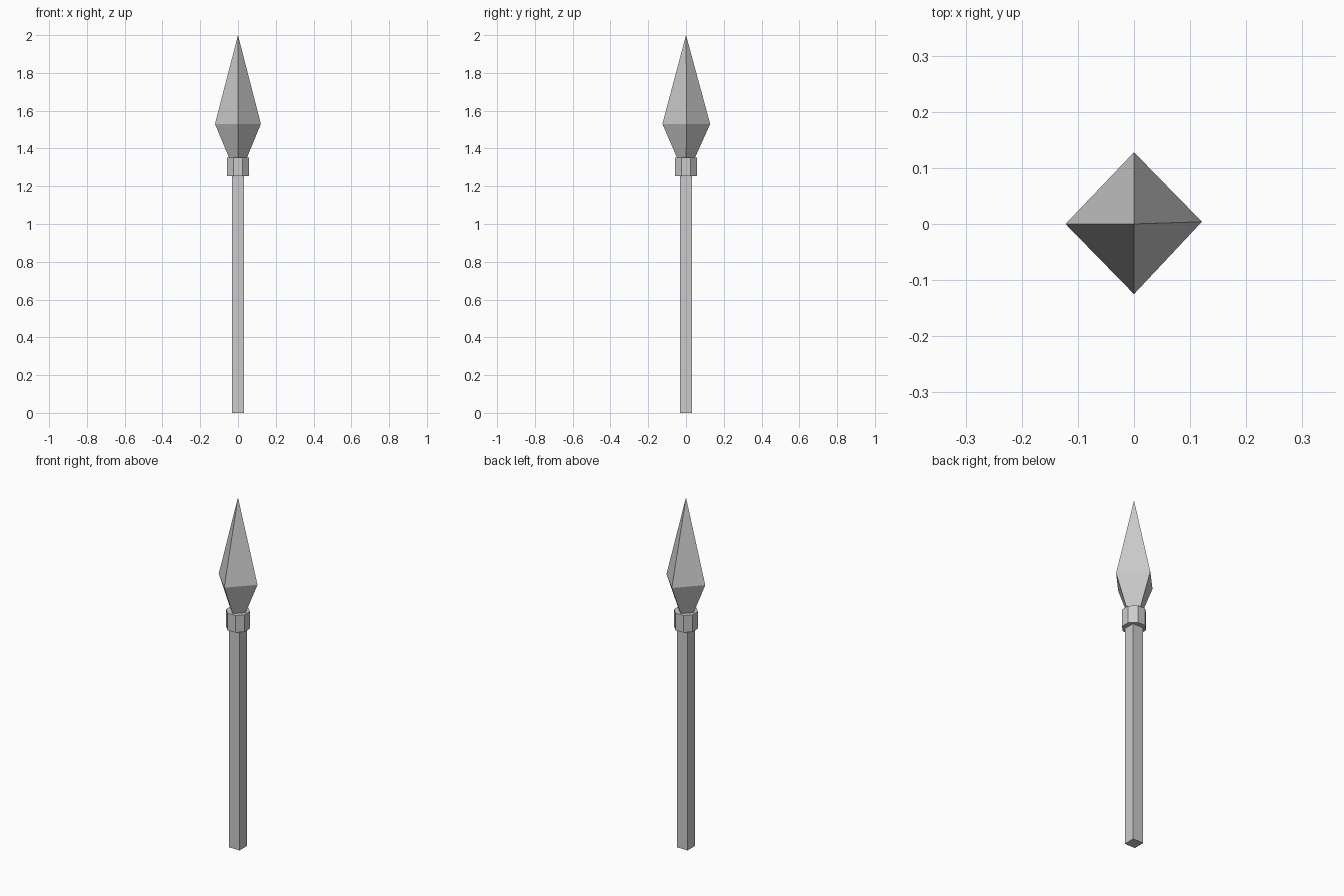
import bpy, bmesh
from math import cos, sin, pi

if "Cube" in bpy.data.objects:
    bpy.data.objects.remove(bpy.data.objects["Cube"])


def make_object(name, rings, tip=None):
    """Skin a stack of equal-sized rings, closing the top with a cap or a point."""
    bm = bmesh.new()
    loops = [[bm.verts.new(p) for p in ring] for ring in rings]
    n = len(loops[0])
    for low, high in zip(loops, loops[1:]):
        for i in range(n):
            j = (i + 1) % n
            bm.faces.new((low[i], low[j], high[j], high[i]))
    bm.faces.new(loops[0][::-1])
    if tip:
        point = bm.verts.new(tip)
        for i in range(n):
            bm.faces.new((loops[-1][i], loops[-1][(i + 1) % n], point))
    else:
        bm.faces.new(loops[-1])
    bmesh.ops.recalc_face_normals(bm, faces=bm.faces)
    mesh = bpy.data.meshes.new(name)
    bm.to_mesh(mesh)
    bm.free()
    obj = bpy.data.objects.new(name, mesh)
    bpy.context.collection.objects.link(obj)
    return obj


def ring(sides, radius, z, turn=0.0):
    return [(radius * cos(turn + 2 * pi * i / sides),
             radius * sin(turn + 2 * pi * i / sides), z) for i in range(sides)]


# Square shaft, flat sides facing the axes
shaft_radius = 0.033 * 2 ** 0.5
make_object("shaft", [ring(4, shaft_radius, z, pi / 4) for z in (0, 1.26)])

# Octagonal collar, flat side to the front
collar_radius = 0.059 / cos(pi / 8)
make_object("collar", [ring(8, collar_radius, z, pi / 8) for z in (1.255, 1.353)])

# Four-sided spear head, slightly irregular at its widest point
widest = [(0.121, 0.004, 1.53), (0, 0.128, 1.53), (-0.122, 0, 1.53), (0, -0.125, 1.53)]
make_object("spear_head", [ring(4, 0.045, 1.345), widest], tip=(0, 0, 2.0))
